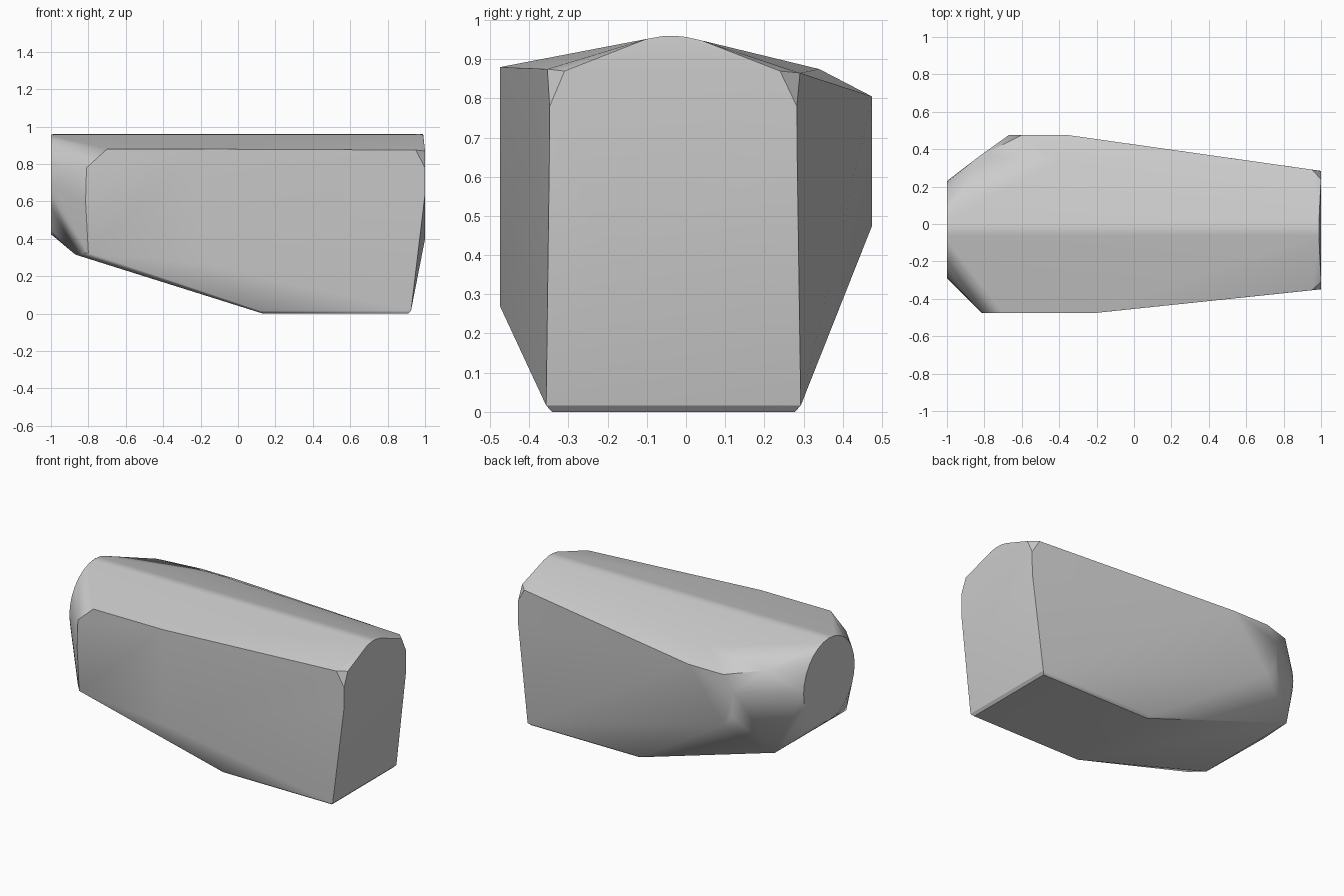
import bpy
import bmesh
from math import cos, sin, tau, radians

cube = bpy.data.objects.get("Cube")
if cube:
    bpy.data.objects.remove(cube, do_unlink=True)

stone = bpy.data.materials.new("stone grey")
stone.use_nodes = True
grey = (0.6, 0.6, 0.6, 1)
stone.diffuse_color = grey
stone.node_tree.nodes["Principled BSDF"].inputs["Base Color"].default_value = grey

points = []

# Round left end
segments = 28
for i in range(segments):
    a = tau * i / segments
    points.append((-1, -0.03 + 0.26 * cos(a), 0.69 + 0.265 * sin(a)))

# Gently arched roof running the full length
for y, z in ((-0.1, 0.952), (-0.06, 0.959), (-0.03, 0.96), (0.0, 0.957), (0.04, 0.948)):
    points += [(x, y, z) for x in (-0.99, 0.99)]

# Rounded top of the right end, and its nearly upright face
for y, z in ((-0.348, 0.78), (-0.31, 0.87), (0.24, 0.87), (0.283, 0.78),
             (-0.349, 0.64), (0.284, 0.64), (-0.2, 0.4), (0.14, 0.4)):
    points.append((1, y, z))
points += [(0.95, -0.354, 0.875), (0.95, 0.291, 0.865)]

# Flat base with a softened rim
for x, inward in ((0.925, -0.015), (0.12, 0.015)):
    for y, side in ((-0.357, 0.015), (0.293, -0.015)):
        points += [(x, y, 0.016), (x + inward, y + side, 0)]

# Front side: long upright panel with a rounded left margin
points += [(x, -0.475, 0.88) for x in (-0.7, -0.2)]
points += [(-0.81, -0.475, 0.78), (-0.815, -0.475, 0.6), (-0.79, -0.475, 0.45),
           (-0.2, -0.475, 0.27), (-0.55, -0.475, 0.345), (-0.8, -0.475, 0.325)]

# Back side: matching panel, tapering toward the right end
points += [(x, 0.475, 0.805) for x in (-0.6, -0.35)]
points += [(-0.67, 0.475, 0.71), (-0.66, 0.475, 0.55), (-0.6, 0.475, 0.475),
           (-0.4, 0.34, 0.875), (-0.83, 0.36, 0.85)]

# Lower left corners
points += [(-0.87, -0.39, 0.316), (-0.865, 0.33, 0.316)]

# Wrap the guide points in one convex skin
bm = bmesh.new()
for p in points:
    bm.verts.new(p)
hull = bmesh.ops.convex_hull(bm, input=bm.verts)
loose = [v for v in bm.verts if not v.link_faces]
bmesh.ops.delete(bm, geom=loose, context='VERTS')
bmesh.ops.dissolve_limit(bm, angle_limit=radians(1.5), verts=bm.verts, edges=bm.edges)
bmesh.ops.recalc_face_normals(bm, faces=bm.faces)

mesh = bpy.data.meshes.new("stone_body")
bm.to_mesh(mesh)
bm.free()
mesh.materials.append(stone)
body = bpy.data.objects.new("stone_body", mesh)
bpy.context.collection.objects.link(body)
bpy.ops.object.select_all(action='DESELECT')
body.select_set(True)
bpy.context.view_layer.objects.active = body
bpy.ops.object.shade_smooth_by_angle(angle=radians(30))
weighted = body.modifiers.new("even_shading", 'WEIGHTED_NORMAL')
weighted.keep_sharp = True
